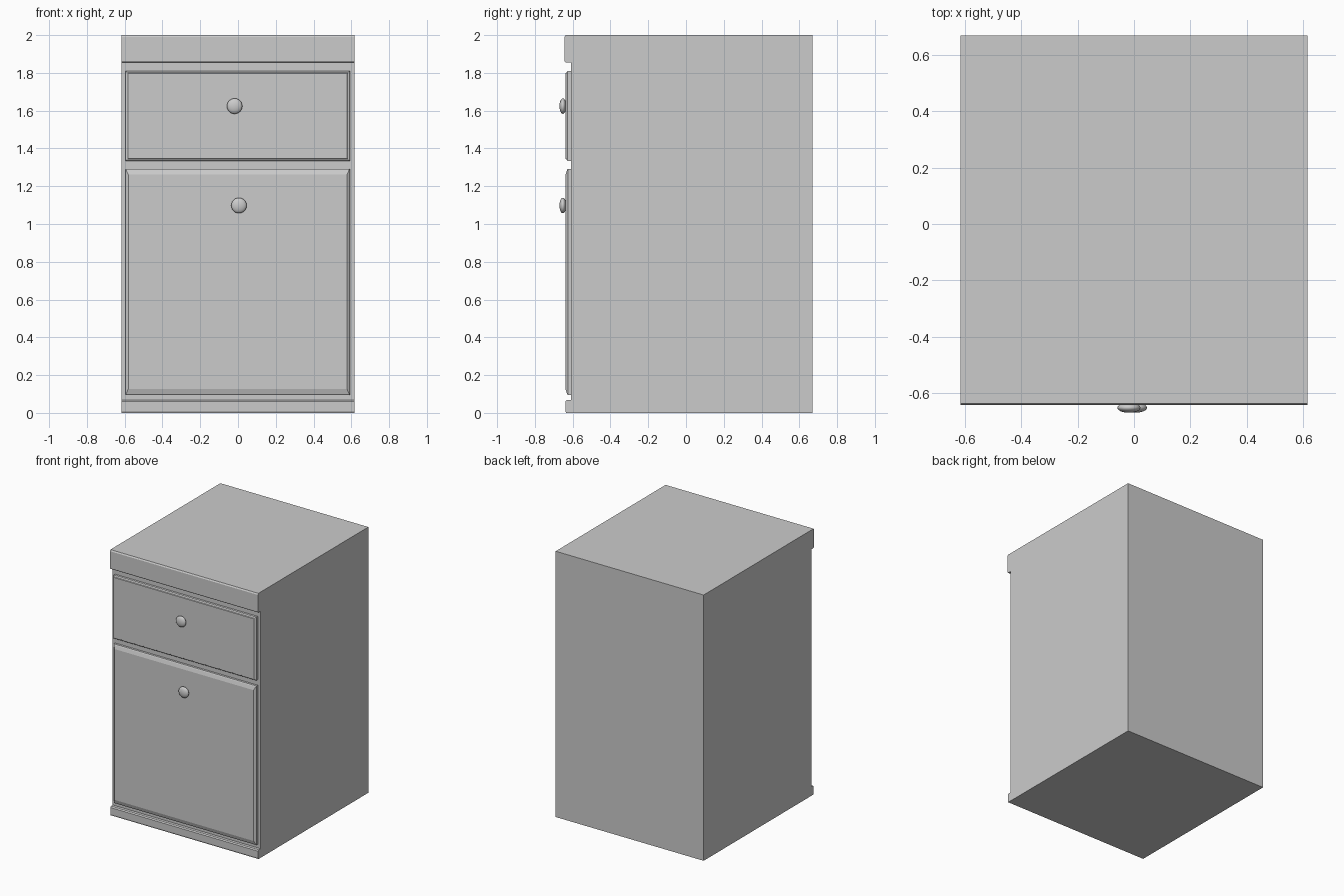
import bpy, bmesh, math
from mathutils import Matrix

if "Cube" in bpy.data.objects:
    bpy.data.objects.remove(bpy.data.objects["Cube"])

def finish(bm, name):
    bmesh.ops.recalc_face_normals(bm, faces=bm.faces)
    me = bpy.data.meshes.new(name)
    bm.to_mesh(me)
    bm.free()
    ob = bpy.data.objects.new(name, me)
    bpy.context.collection.objects.link(ob)
    return ob

def bridge(bm, rings, cap_start=True):
    for a, b in zip(rings, rings[1:]):
        n = len(a)
        for i in range(n):
            bm.faces.new((a[i], a[(i + 1) % n], b[(i + 1) % n], b[i]))
    if cap_start:
        bm.faces.new(rings[0])
    bm.faces.new(rings[-1])

# cabinet carcass: side profile (y, z) with top lip and plinth, extruded across x
W = 0.616
profile = [(0.67, 0), (0.67, 2), (-0.637, 2), (-0.643, 1.99),
           (-0.643, 1.864), (-0.64, 1.857), (-0.633, 1.854), (-0.61, 1.854),
           (-0.61, 0.068), (-0.632, 0.068), (-0.639, 0.06), (-0.639, 0.01), (-0.635, 0)]
bm = bmesh.new()
bridge(bm, [[bm.verts.new((x, y, z)) for y, z in profile] for x in (-W, W)])
finish(bm, "cabinet_body")

# raised fronts: each step is (inset x, inset z, y)
def panel(name, x0, x1, z0, z1, steps):
    bm = bmesh.new()
    rings = []
    for dx, dz, y in steps:
        pts = [(x0 + dx, z0 + dz), (x1 - dx, z0 + dz), (x1 - dx, z1 - dz), (x0 + dx, z1 - dz)]
        rings.append([bm.verts.new((x, y, z)) for x, z in pts])
    bridge(bm, rings)
    finish(bm, name)

panel("drawer_front", -0.596, 0.592, 1.334, 1.81,
      [(0, 0, -0.605), (0, 0, -0.627), (0.004, 0.004, -0.631), (0.010, 0.009, -0.633), (0.014, 0.012, -0.638)])
panel("door_front", -0.596, 0.592, 0.095, 1.292,
      [(0, 0, -0.605), (0, 0, -0.626), (0.004, 0.006, -0.630), (0.015, 0.031, -0.638)])

# knobs: flattened sphere on a short stem
def knob(name, x, z):
    bm = bmesh.new()
    bmesh.ops.create_uvsphere(bm, u_segments=24, v_segments=12, radius=1,
                              matrix=Matrix.Diagonal((0.041, 0.041, 0.018, 1)))
    bmesh.ops.create_cone(bm, cap_ends=True, segments=16, radius1=0.018, radius2=0.018,
                          depth=0.024, matrix=Matrix.Translation((0, 0, -0.014)))
    bmesh.ops.transform(bm, verts=bm.verts, matrix=Matrix.Translation((x, -0.652, z))
                        @ Matrix.Rotation(math.pi / 2, 4, 'X'))
    ob = finish(bm, name)
    bpy.ops.object.select_all(action='DESELECT')
    ob.select_set(True)
    bpy.context.view_layer.objects.active = ob
    bpy.ops.object.shade_smooth_by_angle(angle=math.radians(40))

knob("drawer_knob", -0.018, 1.624)
knob("door_knob", 0.005, 1.098)
